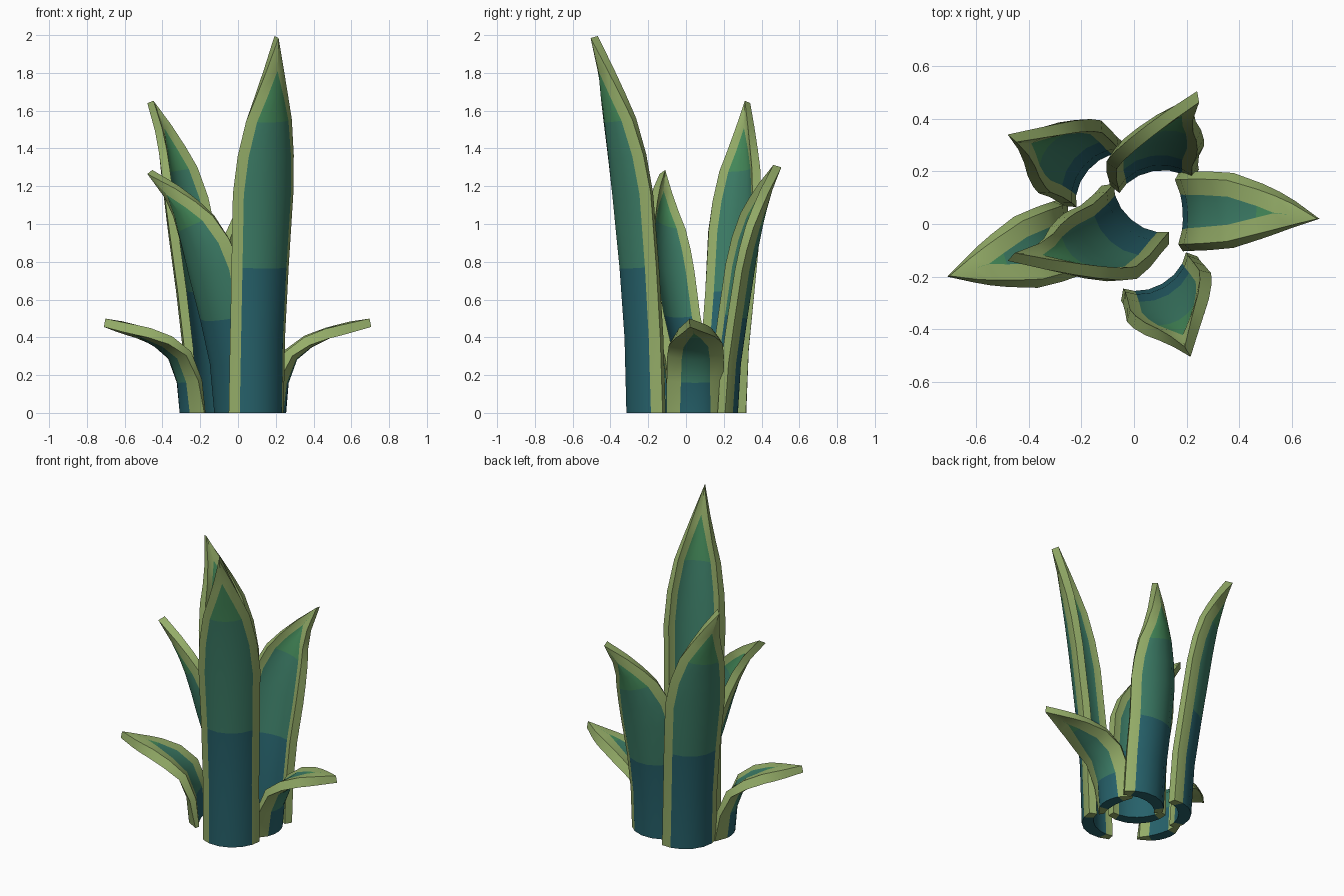
import bpy, bmesh, math
from mathutils import Vector

if "Cube" in bpy.data.objects:
    bpy.data.objects.remove(bpy.data.objects["Cube"])


def material(name, rgb):
    m = bpy.data.materials.new(name)
    m.diffuse_color = (*rgb, 1)
    m.use_nodes = True
    m.node_tree.nodes["Principled BSDF"].inputs["Base Color"].default_value = m.diffuse_color
    return m


MATS = [material("light green rim", (0.30, 0.42, 0.14)),
        material("deep teal base", (0.020, 0.122, 0.148)),
        material("sea green blade", (0.046, 0.205, 0.135)),
        material("bright green tip", (0.060, 0.260, 0.105))]
RIM, BASE, BLADE, TIP = range(4)

# Stations along a leaf: outward lean, sideways drift, height, width (all fractions)
TALL = [(t ** 2.2, t ** 4.5, t, w) for t, w in
        [(0, 1), (.2, 1), (.385, 1.04), (.58, 1.10), (.68, 1.02),
         (.775, .83), (.84, .58), (.912, .31), (1, 0)]]
SHORT = [(r, r * r, z, w) for r, z, w in
         [(0, 0, 1), (.03, .35, 1), (.13, .62, 1), (.30, .76, .95),
          (.52, .87, .70), (.65, .92, .53), (.78, .96, .34), (1, 1, 0)]]


def leaf(name, base, tip, facing, half, stations, curl0, curl1, split, tip_start,
         band=.052, bulge=0, foot=.075, hollow=.6):
    """Channel-shaped blade: base/tip are points on its outer spine."""
    a = math.radians(facing)
    axis = Vector((math.cos(a), math.sin(a), 0))
    side = Vector((-math.sin(a), math.cos(a), 0))
    start = Vector((base[0], base[1], 0))
    move = Vector((tip[0], tip[1], 0)) - start
    along, lateral = move.dot(axis), move.dot(side)
    spine = [start + axis * (along * r + bulge * math.sin(math.pi * z) ** 2)
             + side * lateral * s + Vector((0, 0, tip[2] * z))
             for r, s, z, w in stations]
    last = len(spine) - 1
    bm = bmesh.new()
    rings = []
    for i, p in enumerate(spine):
        if i == 0:
            tan = Vector((0, 0, 1))
        else:
            tan = (spine[min(i + 1, last)] - spine[i - 1]).normalized()
        wide = (side - tan * side.dot(tan)).normalized()
        out = wide.cross(tan)
        hw = half * stations[i][3]
        k = i / last
        curl = curl0 + (curl1 - curl0) * k
        if abs(curl) < .02:
            curl = .02
        radius = hw / math.sin(curl)
        panel = max(0, 1 - band / hw) if hw > 0 else 0
        thick = foot + (.045 - foot) * k          # thicker at the foot
        flat = hollow + (.85 - hollow) * k        # inner face flatter at the foot
        outer, inner = [], []
        for u in (-1, -panel, -panel / 2, 0, panel / 2, panel, 1):
            x = radius * math.sin(u * curl)
            d = radius * (1 - math.cos(u * curl))
            outer.append(bm.verts.new(p + wide * x - out * d))
            inner.append(bm.verts.new(p + wide * x * .82 - out * (d * flat + thick)))
        rings.append(outer + inner[::-1])
    n = 14
    # skin: border strips are pale, inner strips change colour along the leaf
    for i in range(last):
        for j in range(n):
            j2 = (j + 1) % n
            f = bm.faces.new((rings[i][j], rings[i][j2], rings[i + 1][j2], rings[i + 1][j]))
            if j in (0, 5, 6, 7, 12, 13):
                f.material_index = RIM
            else:
                f.material_index = BASE if i < split else (BLADE if i < tip_start else TIP)
    # flat foot
    for j in range(6):
        r = rings[0]
        f = bm.faces.new((r[j + 1], r[j], r[13 - j], r[12 - j]))
        f.material_index = RIM if j in (0, 5) else BASE
    bmesh.ops.remove_doubles(bm, verts=bm.verts, dist=0.0008)
    bmesh.ops.recalc_face_normals(bm, faces=bm.faces)
    me = bpy.data.meshes.new(name)
    bm.to_mesh(me)
    bm.free()
    for m in MATS:
        me.materials.append(m)
    ob = bpy.data.objects.new(name, me)
    bpy.context.collection.objects.link(ob)
    bpy.ops.object.select_all(action='DESELECT')
    ob.select_set(True)
    bpy.context.view_layer.objects.active = ob
    bpy.ops.object.shade_smooth_by_angle(angle=math.radians(35))


# Four upright leaves
for name, base, tip, facing, half, bulge in [
        ("tallest_leaf", (.145, -.292), (.215, -.505, 1.985), -60, .168, .015),
        ("back_leaf", (.06, .275), (.24, .505, 1.30), 100, .172, .03),
        ("back_left_leaf", (-.23, .255), (-.48, .34, 1.64), 139, .166, .035),
        ("centre_leaf", (-.06, -.04), (-.48, -.14, 1.265), 229, .170, .07)]:
    leaf(name, base, tip, facing, half, TALL, 1.05, .85, 2, 5, bulge=bulge)

# Two low leaves that flop outwards
for name, base, tip, facing in [
        ("right_low_leaf", (.255, .05), (.705, .02, .455), 3),
        ("left_low_leaf", (-.30, -.07), (-.71, -.20, .455), 199)]:
    leaf(name, base, tip, facing, .15, SHORT, .95, -.6, 1, 4,
         band=.078, foot=.07, hollow=.3)
